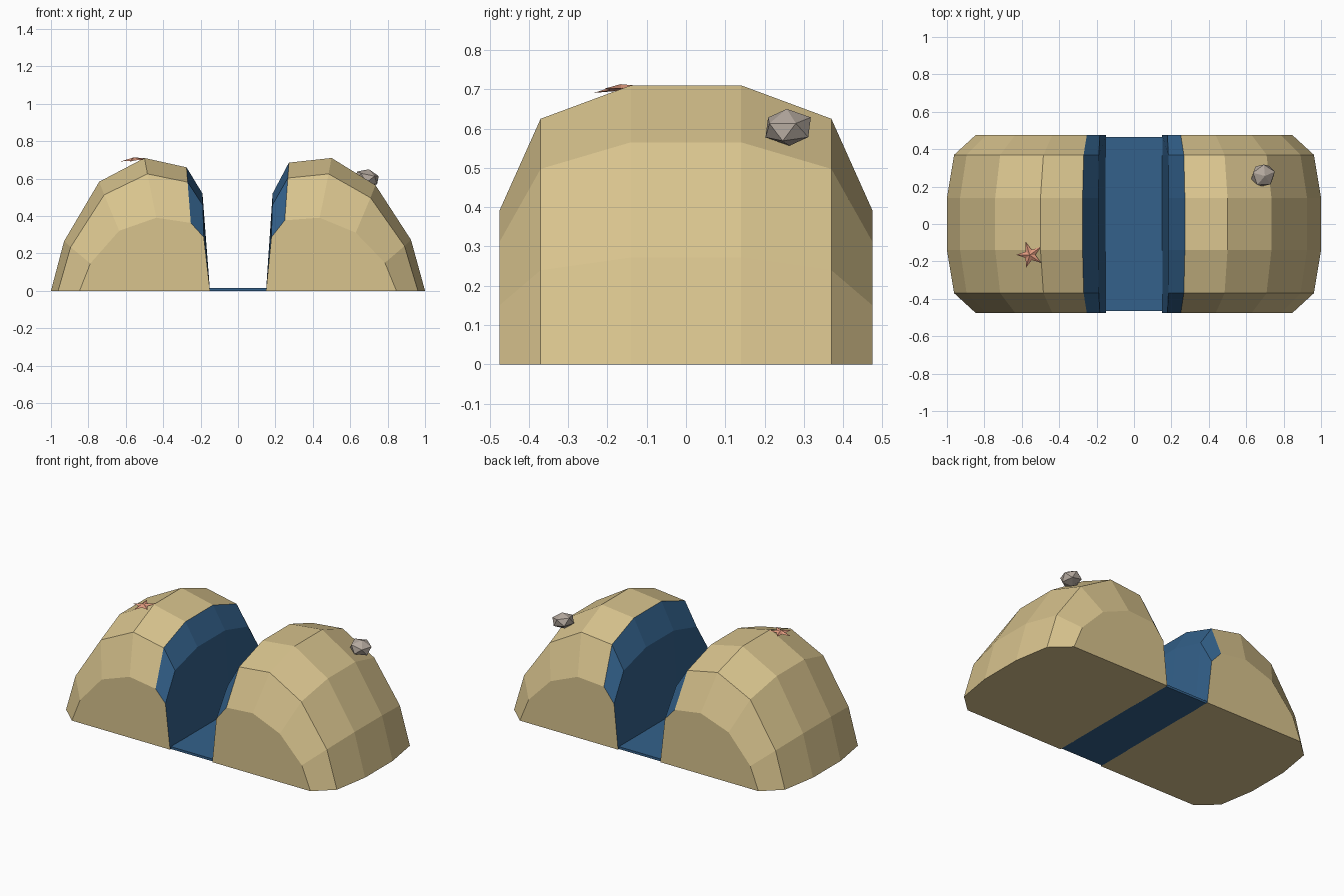
import bpy, bmesh, math
from mathutils import Euler, Matrix

if "Cube" in bpy.data.objects:
    bpy.data.objects.remove(bpy.data.objects["Cube"])


def material(name, rgb):
    m = bpy.data.materials.new(name)
    m.diffuse_color = (*rgb, 1)
    m.use_nodes = True
    m.node_tree.nodes["Principled BSDF"].inputs["Base Color"].default_value = m.diffuse_color
    return m


SAND = material("sand", (0.69, 0.55, 0.27))
WATER = material("water", (0.033, 0.12, 0.26))
PINK = material("coral_pink", (0.74, 0.32, 0.21))
STONE = material("stone", (0.45, 0.39, 0.34))


def finish(bm, name, *mats):
    bmesh.ops.recalc_face_normals(bm, faces=bm.faces)
    mesh = bpy.data.meshes.new(name)
    bm.to_mesh(mesh)
    bm.free()
    for m in mats:
        mesh.materials.append(m)
    ob = bpy.data.objects.new(name, mesh)
    bpy.context.collection.objects.link(ob)
    return ob


# Cross-section stations along y: (y, width scale, height scale)
STATIONS = [(-0.475, 0.82, 0.55), (-0.37, 0.955, 0.88), (-0.14, 1, 1),
            (0.14, 1, 1), (0.37, 0.955, 0.88), (0.475, 0.82, 0.55)]
INNER = 0.15


def mound(name, profile, side):
    """Loft the outer-to-inner profile through the stations; inner wall is blue."""
    bm = bmesh.new()
    rings = [[bm.verts.new((side * (INNER + (x - INNER) * sx), y, z * sz))
              for x, z in profile] for y, sx, sz in STATIONS]
    n = len(profile)
    for a, b in zip(rings, rings[1:]):
        for i in range(n):
            j = (i + 1) % n
            f = bm.faces.new((a[i], a[j], b[j], b[i]))
            f.material_index = 1 if i in (n - 3, n - 2) else 0
    bm.faces.new(rings[0])
    bm.faces.new(rings[-1])
    return finish(bm, name, SAND, WATER)


# Two sand banks either side of the channel
mound("left_bank", [(1, 0), (0.93, 0.265), (0.742, 0.583), (0.50, 0.71),
                    (0.275, 0.66), (0.19, 0.52), (INNER, 0)], -1)
mound("right_bank", [(1, 0), (0.925, 0.272), (0.735, 0.565), (0.50, 0.71),
                     (0.272, 0.685), (0.185, 0.52), (INNER, 0)], 1)

# Channel floor
bm = bmesh.new()
bmesh.ops.create_cube(bm, size=1, matrix=Matrix.Translation((0, 0, 0.0075))
                      @ Matrix.Diagonal((0.304, 0.93, 0.015, 1)))
finish(bm, "channel_floor", WATER)

# Starfish: five-pointed low pyramid lying on the left bank
bm = bmesh.new()
apex = bm.verts.new((0, 0, 0.014))
rim = []
for i in range(10):
    r = 0.073 if i % 2 == 0 else 0.029
    a = math.radians(108 + 36 * i)
    rim.append(bm.verts.new((r * math.cos(a), r * math.sin(a), 0)))
for i in range(10):
    bm.faces.new((apex, rim[i], rim[(i + 1) % 10]))
bm.faces.new(rim)
star = finish(bm, "starfish", PINK)
star.location = (-0.556, -0.165, 0.699)
star.rotation_euler = Euler((math.radians(5), math.radians(-6), 0))

# Pebble on the right bank
bm = bmesh.new()
bmesh.ops.create_icosphere(bm, subdivisions=1, radius=1)
pebble = finish(bm, "pebble", STONE)
pebble.scale = (0.07, 0.066, 0.048)
pebble.location = (0.69, 0.26, 0.603)
pebble.rotation_euler = (math.radians(8), math.radians(10), math.radians(20))
